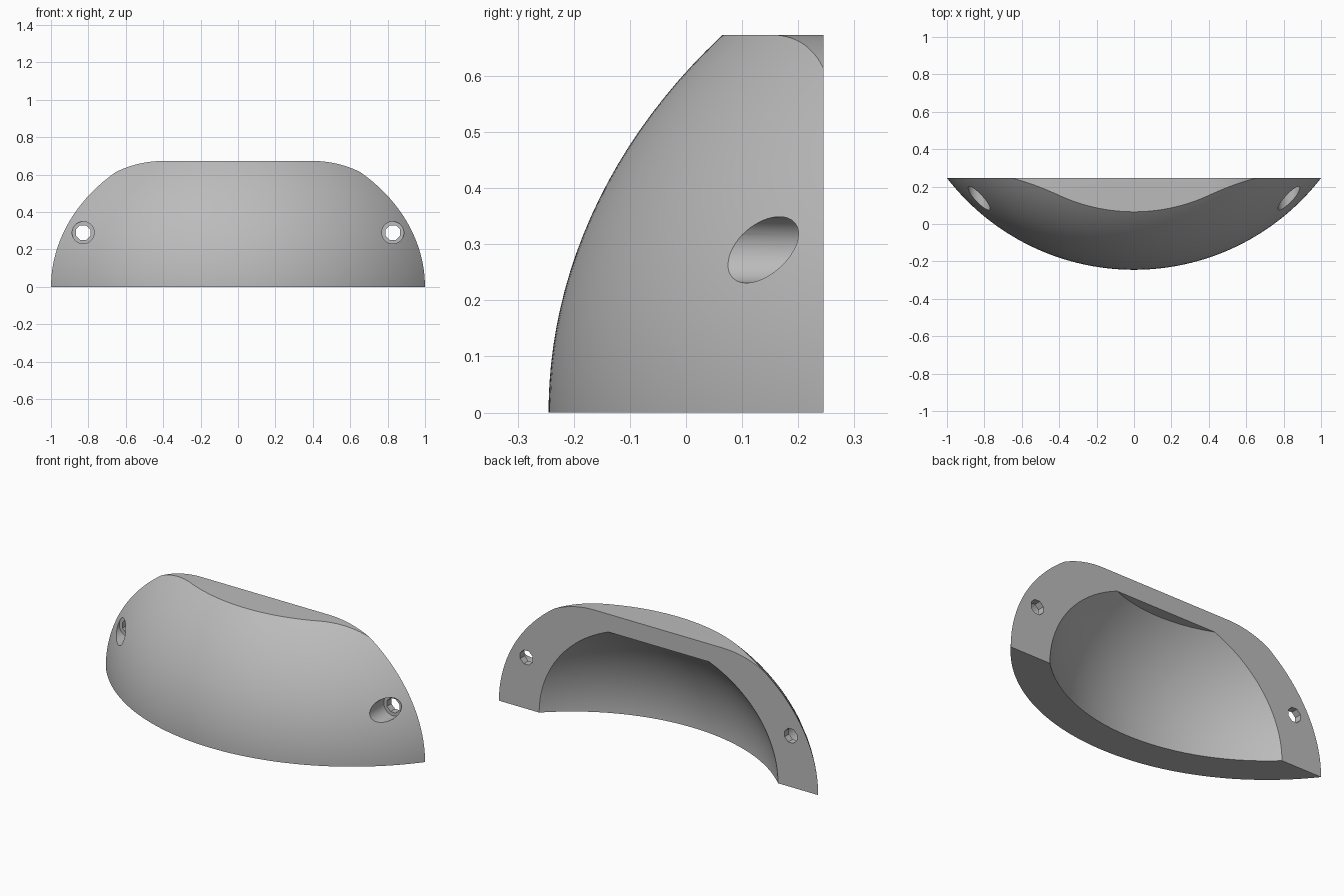
import bpy, bmesh, math

cube = bpy.data.objects.get("Cube")
if cube:
    bpy.data.objects.remove(cube, do_unlink=True)

BACK, TOP, CEILING = 0.245, 0.673, 0.572
CENTRE = (0, 1.02, 0)

grey = bpy.data.materials.new("plain_grey")
grey.use_nodes = True
colour = (0.5, 0.5, 0.5, 1)
grey.diffuse_color = colour
grey.node_tree.nodes["Principled BSDF"].inputs["Base Color"].default_value = colour


def activate(obj):
    bpy.ops.object.select_all(action="DESELECT")
    obj.select_set(True)
    bpy.context.view_layer.objects.active = obj


def ellipsoid(name, radius, height):
    bpy.ops.mesh.primitive_uv_sphere_add(segments=256, ring_count=95, radius=1, location=CENTRE)
    obj = bpy.context.object
    obj.name = name
    obj.scale = (radius, radius, height)
    bpy.ops.object.transform_apply(location=True, rotation=True, scale=True)
    return obj


def prism(name, profile, y0, y1):
    """Extrude an x-z outline along y."""
    bm = bmesh.new()
    face = bm.faces.new([bm.verts.new((x, y0, z)) for x, z in profile])
    new = bmesh.ops.extrude_face_region(bm, geom=[face])["geom"]
    bmesh.ops.translate(bm, vec=(0, y1 - y0, 0),
                        verts=[v for v in new if isinstance(v, bmesh.types.BMVert)])
    bmesh.ops.recalc_face_normals(bm, faces=bm.faces)
    mesh = bpy.data.meshes.new(name)
    bm.to_mesh(mesh)
    bm.free()
    obj = bpy.data.objects.new(name, mesh)
    bpy.context.collection.objects.link(obj)
    return obj


def combine(obj, tool, operation):
    mod = obj.modifiers.new(operation, "BOOLEAN")
    mod.operation, mod.object, mod.solver = operation, tool, "EXACT"
    activate(obj)
    bpy.ops.object.modifier_apply(modifier=mod.name)
    bpy.data.objects.remove(tool, do_unlink=True)


def circle(x, z, radius, sides):
    turn = [math.tau * (i + 0.5) / sides for i in range(sides)]
    return [(x + radius * math.cos(a), z + radius * math.sin(a)) for a in turn]


# Outer shell: ellipsoid trimmed by a flat back, flat base and rounded top
shell = ellipsoid("cup_pull_handle", 1.265, 1.026)
bend = 0.57
shoulder = [(0.4 + bend * math.sin(a), TOP - bend + bend * math.cos(a))
            for a in [math.radians(32) * i / 20 for i in range(21)]]
half = [(1.1, 0), (1.1, shoulder[-1][1])] + shoulder[::-1]
outline = half + [(-x, z) for x, z in reversed(half)]
combine(shell, prism("trim", outline, -0.4, BACK), "INTERSECT")

# Finger hollow with a flat ceiling, open at the back and below
hollow = ellipsoid("hollow", 1.077, 0.908)
box = [(-1, -0.1), (1, -0.1), (1, CEILING), (-1, CEILING)]
combine(hollow, prism("hollow_trim", box, -0.4, BACK + 0.05), "INTERSECT")
combine(shell, hollow, "DIFFERENCE")

# Counterbored screw holes
for side in (-1, 1):
    x, z = side * 0.828, 0.29
    combine(shell, prism("counterbore", circle(x, z, 0.059, 48), -0.4, 0.205), "DIFFERENCE")
    combine(shell, prism("screw_hole", circle(x, z, 0.042, 8), -0.4, 0.4), "DIFFERENCE")

shell.data.materials.clear()
shell.data.materials.append(grey)
for face in shell.data.polygons:
    face.material_index = 0
activate(shell)
bpy.ops.object.shade_smooth_by_angle(angle=math.radians(22))
